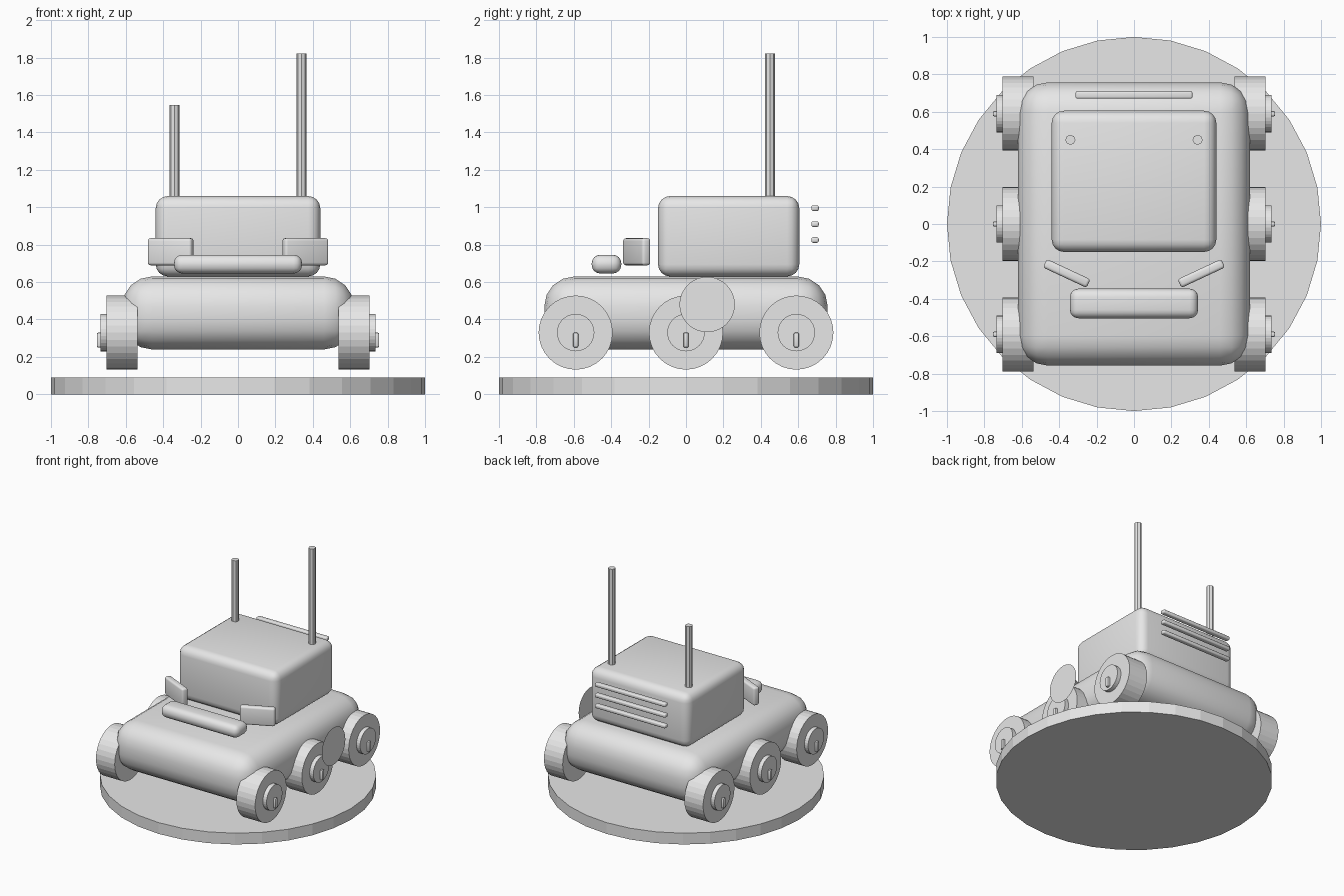
import bpy
from math import radians, pi

default = bpy.data.objects.get("Cube")
if default:
    bpy.data.objects.remove(default, do_unlink=True)

# Single plain grey
grey = bpy.data.materials.new("plain grey")
grey.use_nodes = True
grey.diffuse_color = (0.8, 0.8, 0.8, 1)
grey.node_tree.nodes["Principled BSDF"].inputs["Base Color"].default_value = (0.8, 0.8, 0.8, 1)


def finish(name):
    obj = bpy.context.object
    obj.name = name
    obj.data.materials.clear()
    obj.data.materials.append(grey)
    return obj


def rounded_box(name, center, size, bevel, segments=4, turn=0):
    bpy.ops.mesh.primitive_cube_add(size=1, location=center)
    obj = finish(name)
    obj.scale = size
    bpy.ops.object.transform_apply(location=False, rotation=False, scale=True)
    obj.rotation_euler.z = radians(turn)
    mod = obj.modifiers.new("Rounding", "BEVEL")
    mod.width = bevel
    mod.segments = segments
    mod.limit_method = "NONE"
    bpy.ops.object.modifier_apply(modifier=mod.name)
    bpy.ops.object.shade_smooth_by_angle(angle=radians(35))
    return obj


def cylinder(name, center, radius, depth, sides=32, sideways=False):
    bpy.ops.mesh.primitive_cylinder_add(
        vertices=sides, radius=radius, depth=depth, location=center,
        rotation=(0, pi / 2 if sideways else 0, 0))
    return finish(name)


# Display base
cylinder("base", (0, 0, 0.045), 1, 0.09)

# Chassis and cabin
rounded_box("chassis", (0, 0, 0.435), (1.24, 1.515, 0.39), 0.16)
rounded_box("cabin", (0, 0.228, 0.845), (0.88, 0.755, 0.43), 0.065)

# Wheels with hubs and small valve tabs
for side, label in ((1, "left"), (-1, "right")):
    for y, place in ((-0.59, "front"), (0, "middle"), (0.59, "rear")):
        prefix = f"{place}_{label}"
        cylinder(prefix + "_wheel", (side * 0.62, y, 0.33), 0.198, 0.165, sideways=True)
        cylinder(prefix + "_hub", (side * 0.705, y, 0.33), 0.1, 0.06, sideways=True)
        rounded_box(prefix + "_hub_tab", (side * 0.74, y, 0.29), (0.03, 0.028, 0.08), 0.008, 2)

    # Angled lamps
    rounded_box(label + "_lamp", (side * 0.36, -0.264, 0.762), (0.258, 0.05, 0.145),
                0.015, 3, turn=side * 25)

# Front bar
rounded_box("front_bar", (0, -0.425, 0.696), (0.685, 0.158, 0.1), 0.045)

# Rear vent slats
for i in range(3):
    rounded_box(f"rear_slat_{i + 1}", (0, 0.69, 0.825 + i * 0.085), (0.625, 0.04, 0.03), 0.01, 3)

# Aerials of different height
for x, top, label in ((0.34, 1.823, "left"), (-0.34, 1.547, "right")):
    cylinder(label + "_aerial", (x, 0.45, (top + 1) / 2), 0.027, top - 1, sides=8)

# Flat round badge on the left side
bpy.ops.mesh.primitive_circle_add(
    vertices=32, radius=0.148, fill_type="NGON",
    location=(0.765, 0.113, 0.48), rotation=(0, pi / 2, 0))
finish("side_badge")
